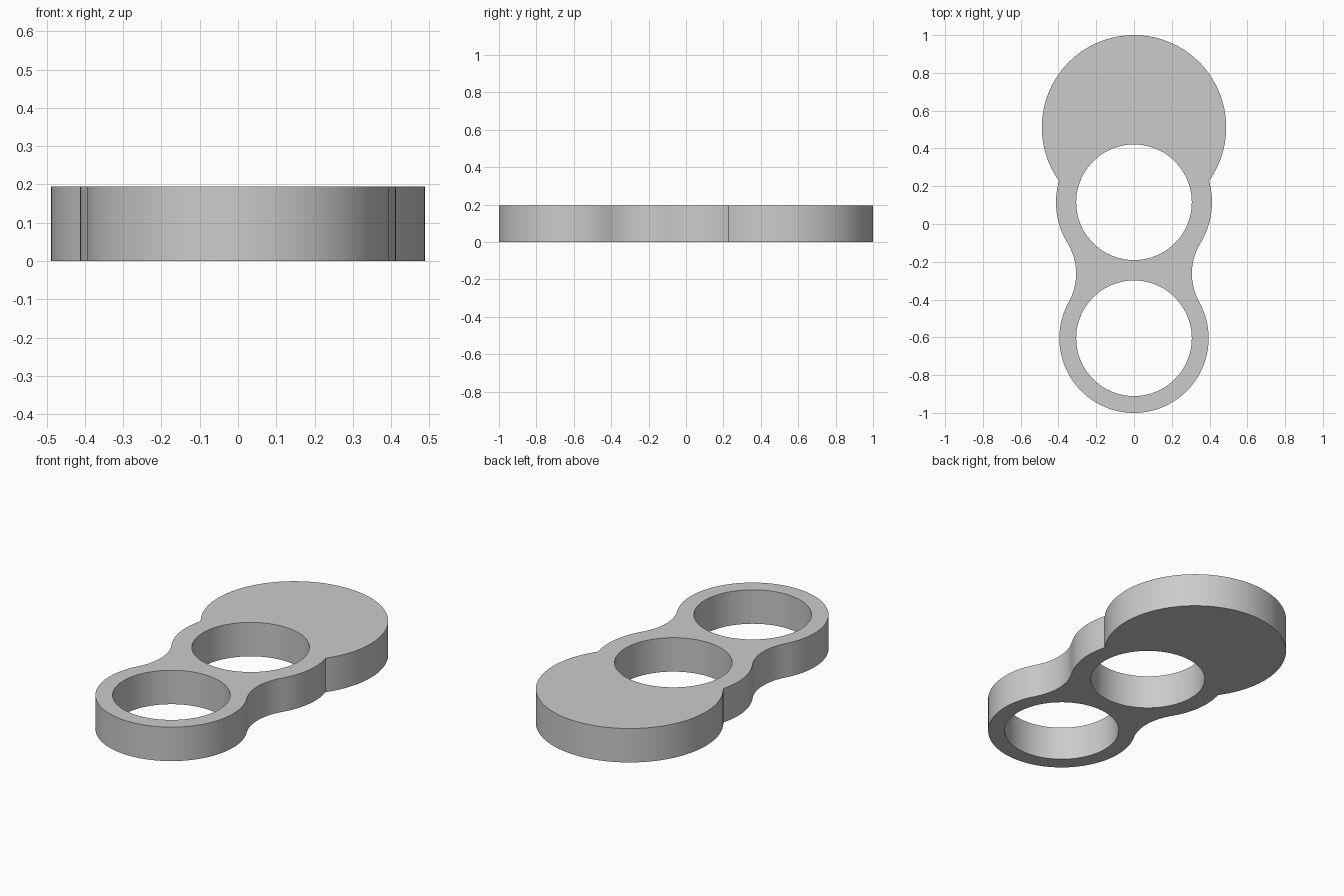
import bpy, bmesh
from math import sin, cos, pi, sqrt, atan2, asin, radians

if "Cube" in bpy.data.objects:
    bpy.data.objects.remove(bpy.data.objects["Cube"])

HEIGHT = 0.195
HOLE_R = 0.306
DISC_Y, DISC_R = 0.512, 0.488      # solid round end
MID_Y, MID_R = 0.115, 0.413        # middle ring
END_Y, END_R = -0.605, 0.395       # far ring
FILLET_R = 0.31                    # concave waist between the rings


def arc(x, y, r, start, end, steps):
    """Points along an arc, leaving out the last one."""
    angles = [start + (end - start) * i / steps for i in range(steps)]
    return [(x + r * cos(a), y + r * sin(a)) for a in angles]


# Waist arc centre, tangent to both rings
span = MID_Y - END_Y
to_end, to_mid = END_R + FILLET_R, MID_R + FILLET_R
rise = (span ** 2 + to_end ** 2 - to_mid ** 2) / (2 * span)
waist_x, waist_y = sqrt(to_end ** 2 - rise ** 2), END_Y + rise
end_angle = atan2(waist_y - END_Y, waist_x)
mid_angle = atan2(waist_y - MID_Y, waist_x)

# Sharp corner where the disc meets the middle ring
gap = DISC_Y - MID_Y
corner = (gap ** 2 + MID_R ** 2 - DISC_R ** 2) / (2 * gap)
mid_stop = asin(corner / MID_R)
disc_start = asin((corner - gap) / DISC_R)

# Half outline from front to back, then mirrored
half = arc(0, END_Y, END_R, -pi / 2, end_angle, 40)
half += arc(waist_x, waist_y, FILLET_R, pi + end_angle, pi + mid_angle, 20)
half += arc(0, MID_Y, MID_R, mid_angle, mid_stop, 20)
half += arc(0, DISC_Y, DISC_R, disc_start, pi / 2, 48)
outline = half + [(0, DISC_Y + DISC_R)] + [(-x, y) for x, y in half[:0:-1]]
holes = [arc(0, y, HOLE_R, 0, 2 * pi, 80) for y in (MID_Y, END_Y)]

# Fill the outline around the holes and extrude it
bm = bmesh.new()
for loop in [outline] + holes:
    verts = [bm.verts.new((x, y, 0)) for x, y in loop]
    for i, v in enumerate(verts):
        bm.edges.new((v, verts[i - 1]))
bmesh.ops.triangle_fill(bm, use_beauty=True, edges=bm.edges[:])
result = bmesh.ops.extrude_face_region(bm, geom=bm.faces[:])
top = [g for g in result["geom"] if isinstance(g, bmesh.types.BMVert)]
bmesh.ops.translate(bm, verts=top, vec=(0, 0, HEIGHT))
bmesh.ops.recalc_face_normals(bm, faces=bm.faces[:])
mesh = bpy.data.meshes.new("double_ring_plate")
bm.to_mesh(mesh)
bm.free()

plate = bpy.data.objects.new("double_ring_plate", mesh)
bpy.context.collection.objects.link(plate)

# Plain grey material
grey = bpy.data.materials.new("plain_grey")
grey.use_nodes = True
colour = (0.6, 0.6, 0.6, 1)
grey.diffuse_color = colour
grey.node_tree.nodes["Principled BSDF"].inputs["Base Color"].default_value = colour
mesh.materials.append(grey)

# Smooth walls with crisp rims
bpy.ops.object.select_all(action='DESELECT')
plate.select_set(True)
bpy.context.view_layer.objects.active = plate
bpy.ops.object.shade_smooth_by_angle(angle=radians(30))
